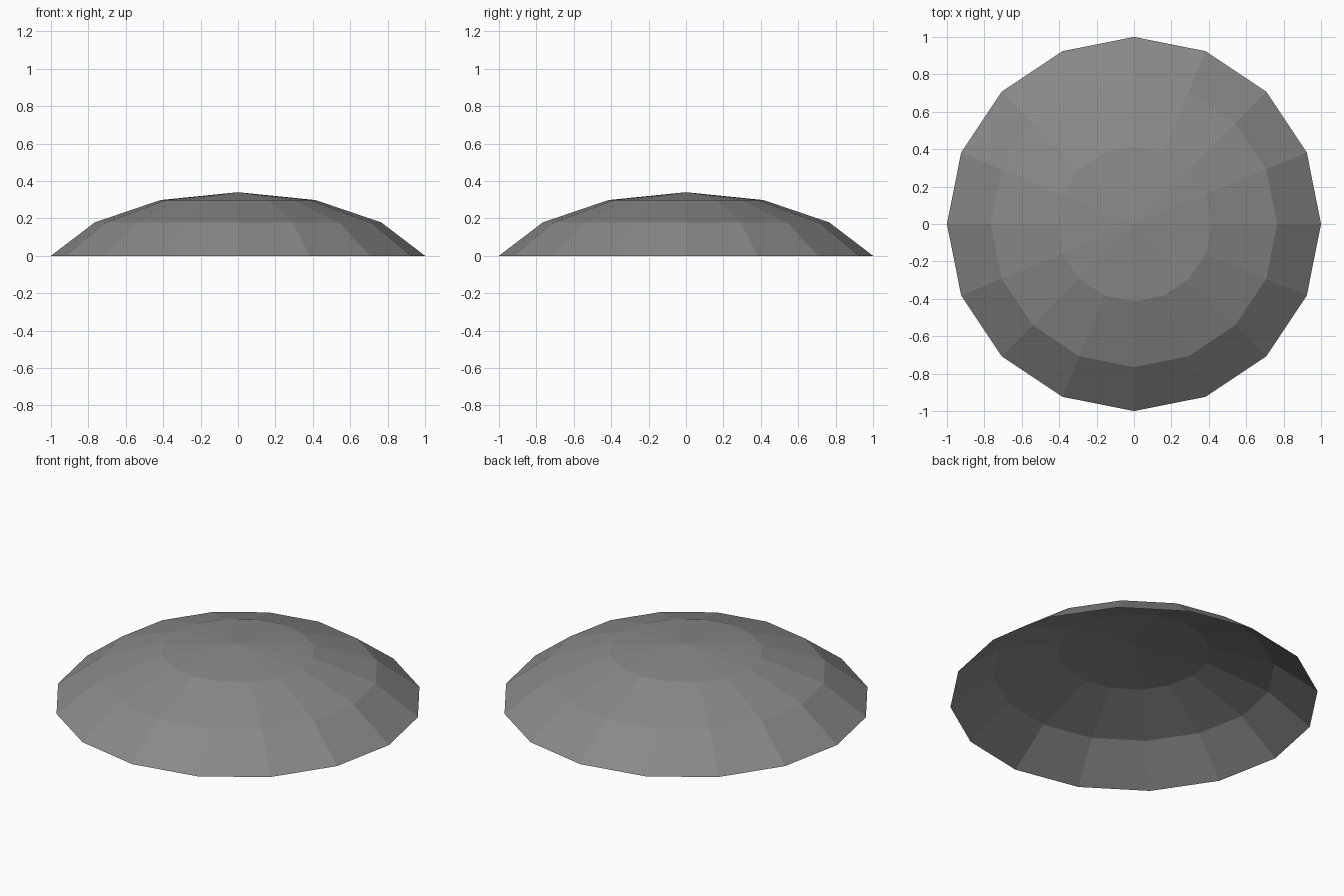
import bpy
import bmesh
import math

if "Cube" in bpy.data.objects:
    bpy.data.objects.remove(bpy.data.objects["Cube"])

SIDES = 16
HEIGHT = 0.34

# Cap of a UV sphere cut 67.5 degrees from the pole, flattened to height
cut = math.radians(67.5)
profile = []
for k in (3, 2, 1):
    a = math.radians(22.5 * k)
    r = math.sin(a) / math.sin(cut)
    z = HEIGHT * (math.cos(a) - math.cos(cut)) / (1 - math.cos(cut))
    profile.append((r, z))

bm = bmesh.new()
rings = [[bm.verts.new((r * math.cos(2 * math.pi * i / SIDES),
                        r * math.sin(2 * math.pi * i / SIDES), z))
          for i in range(SIDES)] for r, z in profile]
apex = bm.verts.new((0, 0, HEIGHT))

# Sloping bands, then the top fan; the underside stays open
for low, high in zip(rings, rings[1:]):
    for i in range(SIDES):
        j = (i + 1) % SIDES
        bm.faces.new((low[i], low[j], high[j], high[i]))
for i in range(SIDES):
    bm.faces.new((rings[-1][i], rings[-1][(i + 1) % SIDES], apex))

mesh = bpy.data.meshes.new("dome_shell")
bm.to_mesh(mesh)
bm.free()

grey = bpy.data.materials.new("mid grey")
grey.diffuse_color = (0.25, 0.25, 0.25, 1)
grey.use_nodes = True
grey.node_tree.nodes["Principled BSDF"].inputs["Base Color"].default_value = grey.diffuse_color
mesh.materials.append(grey)

dome = bpy.data.objects.new("dome_shell", mesh)
bpy.context.collection.objects.link(dome)
